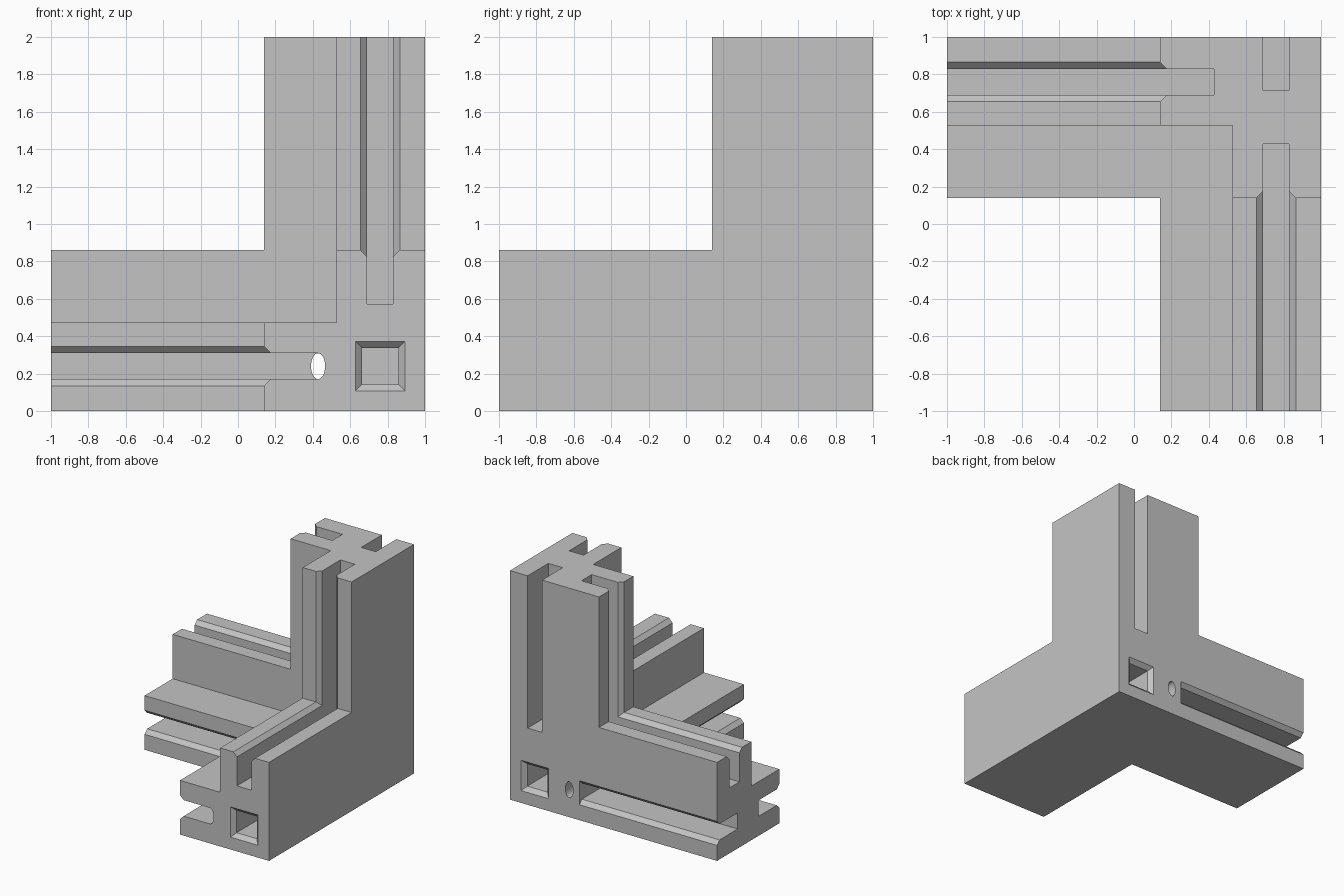
import bpy, bmesh, math
from mathutils import Vector

if "Cube" in bpy.data.objects:
    bpy.data.objects.remove(bpy.data.objects["Cube"])

# Working coordinates: distances (a, b, c) from the outer corner at (1, 1, 0)
LENGTH, WIDTH, PLATE = 2.0, 0.86, 0.473
MID, HALF, BEVEL = 0.24, 0.07, 0.035
FAR = 3.0

grey = bpy.data.materials.new("light_grey")
grey.diffuse_color = (0.55, 0.55, 0.55, 1)
grey.use_nodes = True
grey.node_tree.nodes["Principled BSDF"].inputs["Base Color"].default_value = grey.diffuse_color


def to_world(p):
    return Vector((1 - p[0], 1 - p[1], p[2]))


def make_object(name, rings):
    """Join rings of points into a closed solid."""
    bm = bmesh.new()
    loops = [[bm.verts.new(to_world(p)) for p in ring] for ring in rings]
    n = len(loops[0])
    for lower, upper in zip(loops, loops[1:]):
        for i in range(n):
            j = (i + 1) % n
            bm.faces.new((lower[i], lower[j], upper[j], upper[i]))
    bm.faces.new(loops[0][::-1])
    bm.faces.new(loops[-1])
    bmesh.ops.recalc_face_normals(bm, faces=bm.faces)
    mesh = bpy.data.meshes.new(name)
    bm.to_mesh(mesh)
    bm.free()
    obj = bpy.data.objects.new(name, mesh)
    bpy.context.collection.objects.link(obj)
    mesh.materials.append(grey)
    return obj


def loft(name, axis, sections):
    """Loft rectangles (w, u0, u1, v0, v1) along one axis."""
    rings = []
    for w, u0, u1, v0, v1 in sections:
        ring = []
        for u, v in ((u0, v0), (u1, v0), (u1, v1), (u0, v1)):
            p = [u, v]
            p.insert(axis, w)
            ring.append(p)
        rings.append(ring)
    return make_object(name, rings)


def cut(target, cutter):
    cutter.hide_render = True
    mod = target.modifiers.new("cut", 'BOOLEAN')
    mod.operation = 'DIFFERENCE'
    mod.solver = 'EXACT'
    mod.object = cutter
    bpy.context.view_layer.objects.active = target
    bpy.ops.object.modifier_apply(modifier=mod.name)
    bpy.data.objects.remove(cutter, do_unlink=True)


# Full block, with the inner octant removed to leave three joined plates
bracket = loft("corner_bracket", 2, [(0, 0, LENGTH, 0, LENGTH),
                                     (LENGTH, 0, LENGTH, 0, LENGTH)])
cut(bracket, loft("inner_octant", 2, [(PLATE, PLATE, FAR, PLATE, FAR),
                                      (FAR, PLATE, FAR, PLATE, FAR)]))

# Trim each plate to an L, leaving three arms
for k in range(3):
    cut(bracket, loft("arm_trim", k, [(-1, WIDTH, FAR, WIDTH, FAR),
                                      (FAR, WIDTH, FAR, WIDTH, FAR)]))

# Bevelled slot along the inner edge of each L plate
for k in range(3):
    e = 0.02
    profile = [(-HALF - BEVEL - e, WIDTH + e), (-HALF, WIDTH - BEVEL), (-HALF, 0.572),
               (HALF, 0.572), (HALF, WIDTH - BEVEL), (HALF + BEVEL + e, WIDTH + e)]
    cut(bracket, loft("edge_slot", k, [(MID + w, q, FAR, q, FAR) for w, q in profile]))

# Back slots: bevelled along the side arm, plain up the column
lo, hi, r = MID - HALF, MID + HALF, BEVEL + 0.02
cut(bracket, loft("back_side_slot", 1, [(-0.02, 0.67, FAR, lo - r, hi + r),
                                        (BEVEL, 0.67, FAR, lo, hi),
                                        (0.285, 0.67, FAR, lo, hi)]))
cut(bracket, loft("back_column_slot", 1, [(-0.02, lo, hi, 0.67, FAR),
                                          (0.285, lo, hi, 0.67, FAR)]))

# Square bevelled sockets in the front end and the back corner
for face, inward in ((0, 1), (LENGTH, -1)):
    steps = [(-0.02, 0.1525), (BEVEL, 0.0975), (0.5, 0.0975)]
    cut(bracket, loft("square_socket", 1,
                      [(face + inward * d, MID - s, MID + s, MID - s, MID + s)
                       for d, s in steps]))

# Oval hole running from front to back
oval = [(0.572 + 0.038 * math.cos(t), MID + 0.0695 * math.sin(t))
        for t in (math.tau * (i + 0.5) / 24 for i in range(24))]
cut(bracket, make_object("oval_hole", [[(a, b, c) for a, c in oval] for b in (-1, FAR)]))

# Crisp edges, with the oval bore smoothed
bpy.ops.object.select_all(action='DESELECT')
bracket.select_set(True)
bpy.context.view_layer.objects.active = bracket
bpy.ops.object.shade_smooth_by_angle(angle=math.radians(30))
